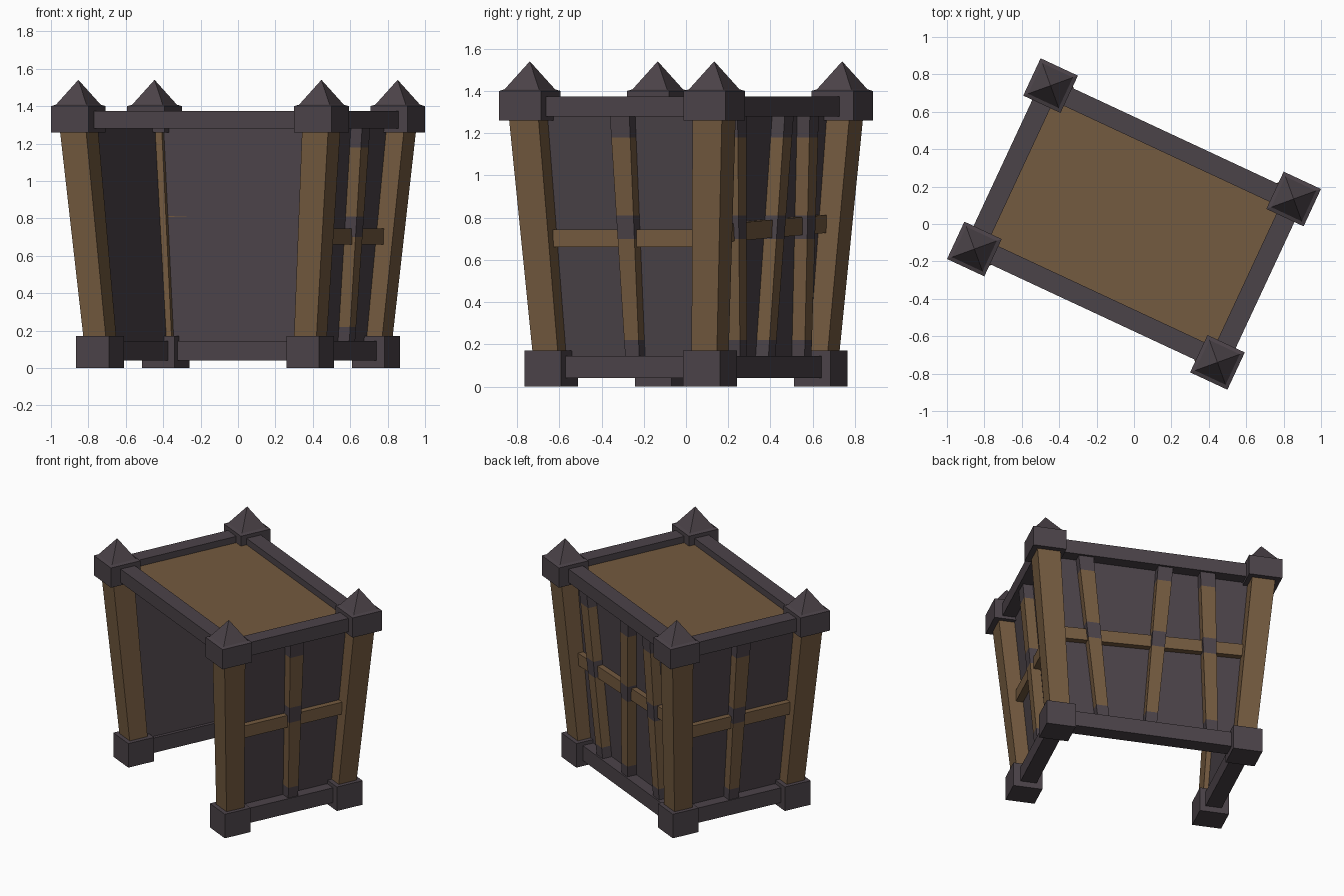
import bpy
import math
from mathutils import Matrix

if "Cube" in bpy.data.objects:
    bpy.data.objects.remove(bpy.data.objects["Cube"])

# Whole structure is turned about z; everything is built in local axes
TURN = Matrix.Rotation(math.radians(-25), 4, 'Z')


def material(name, rgb):
    m = bpy.data.materials.new(name)
    m.diffuse_color = (*rgb, 1)
    m.use_nodes = True
    m.node_tree.nodes["Principled BSDF"].inputs["Base Color"].default_value = m.diffuse_color
    return m


WOOD = material("brown wood", (0.175, 0.103, 0.050))
METAL = material("dark metal", (0.071, 0.056, 0.066))


def loft(name, rings, mats, tilt=0.0):
    """Stack of rectangles (cx, cy, half_x, half_y, z); mats gives 0 wood / 1 metal per level."""
    verts, faces, idx = [], [], []
    for cx, cy, hx, hy, z in rings:
        for sx, sy in ((-1, -1), (1, -1), (1, 1), (-1, 1)):
            x, y = cx + sx * hx, cy + sy * hy
            verts.append((x, y, z + tilt * x))
    for i in range(len(rings) - 1):
        for k in range(4):
            a, b = i * 4 + k, i * 4 + (k + 1) % 4
            faces.append((a, b, b + 4, a + 4))
            idx.append(mats[i])
    n = len(verts)
    faces += [(3, 2, 1, 0), (n - 4, n - 3, n - 2, n - 1)]
    idx += [mats[0], mats[-1]]
    me = bpy.data.meshes.new(name)
    me.from_pydata(verts, [], faces)
    me.transform(TURN)
    me.materials.append(WOOD)
    me.materials.append(METAL)
    for p, m in zip(me.polygons, idx):
        p.material_index = m
    ob = bpy.data.objects.new(name, me)
    bpy.context.collection.objects.link(ob)
    return ob


def box(name, cx, cy, hx, hy, z0, z1, mat, tilt=0.0):
    return loft(name, [(cx, cy, hx, hy, z0), (cx, cy, hx, hy, z1)], [mat], tilt)


def beam(name, low, high):
    """Leaning tapered stud with metal bands; low/high = (cx, cy, hx, hy) at z 0.1 and 1.3."""
    rings = []
    for z in (0.1, 0.22, 0.70, 0.81, 1.18, 1.3):
        t = (z - 0.1) / 1.2
        rings.append((*[a + (b - a) * t for a, b in zip(low, high)], z))
    loft(name, rings, [1, 0, 1, 0, 1])


# Corner posts with feet and pointed caps
for sx in (-1, 1):
    for sy in (-1, 1):
        bx, by, tx, ty = sx * 0.62, sy * 0.415, sx * 0.715, sy * 0.48
        box("foot", bx, by, 0.096, 0.096, 0, 0.17, 1)
        loft("corner_post", [(bx, by, 0.066, 0.066, 0.15),
                             (tx, ty, 0.077, 0.077, 1.28)], [0])
        tx, ty = sx * 0.717, sy * 0.482
        loft("post_cap", [(tx, ty, 0.11, 0.11, 1.26), (tx, ty, 0.11, 0.11, 1.40),
                          (tx, ty, 0.09, 0.09, 1.408), (tx, ty, 0.0005, 0.0005, 1.54)],
             [1, 1, 1])

# Side walls, rails, studs and cross bars
for s in (-1, 1):
    box("top_side_rail", s * 0.72, 0, 0.053, 0.42, 1.28, 1.375, 1)
    box("bottom_side_rail", s * 0.615, 0, 0.053, 0.36, 0.04, 0.145, 1)
    loft("side_wall", [(s * 0.586, 0, 0.005, 0.40, 0.1),
                       (s * 0.684, 0, 0.005, 0.46, 1.3)], [1])
    beam("side_stud", (s * 0.6225, 0.028, 0.035, 0.036), (s * 0.72, 0.004, 0.035, 0.051))
    box("side_cross_bar", s * 0.66, 0, 0.024, 0.40, 0.66, 0.745, 0)

# Front and back top rails, back bottom rail (front stays open)
for s in (-1, 1):
    box("top_long_rail", 0, s * 0.467, 0.66, 0.053, 1.28, 1.375, 1)
box("bottom_back_rail", 0, 0.41, 0.56, 0.053, 0.04, 0.145, 1)

# Back wall with three crooked studs and a tilted cross bar
loft("back_wall", [(0, 0.378, 0.60, 0.005, 0.1), (0, 0.434, 0.69, 0.005, 1.3)], [1])
for low, high in ((0.32, 0.455), (0.01, -0.077), (-0.40, -0.356)):
    beam("back_stud", (low, 0.415, 0.038, 0.035), (high, 0.47, 0.05, 0.035))
box("back_cross_bar", 0, 0.43, 0.61, 0.024, 0.705, 0.79, 0, tilt=-0.038)

# Roof board set between the top rails
box("roof", 0, 0, 0.69, 0.44, 1.31, 1.33, 0)
